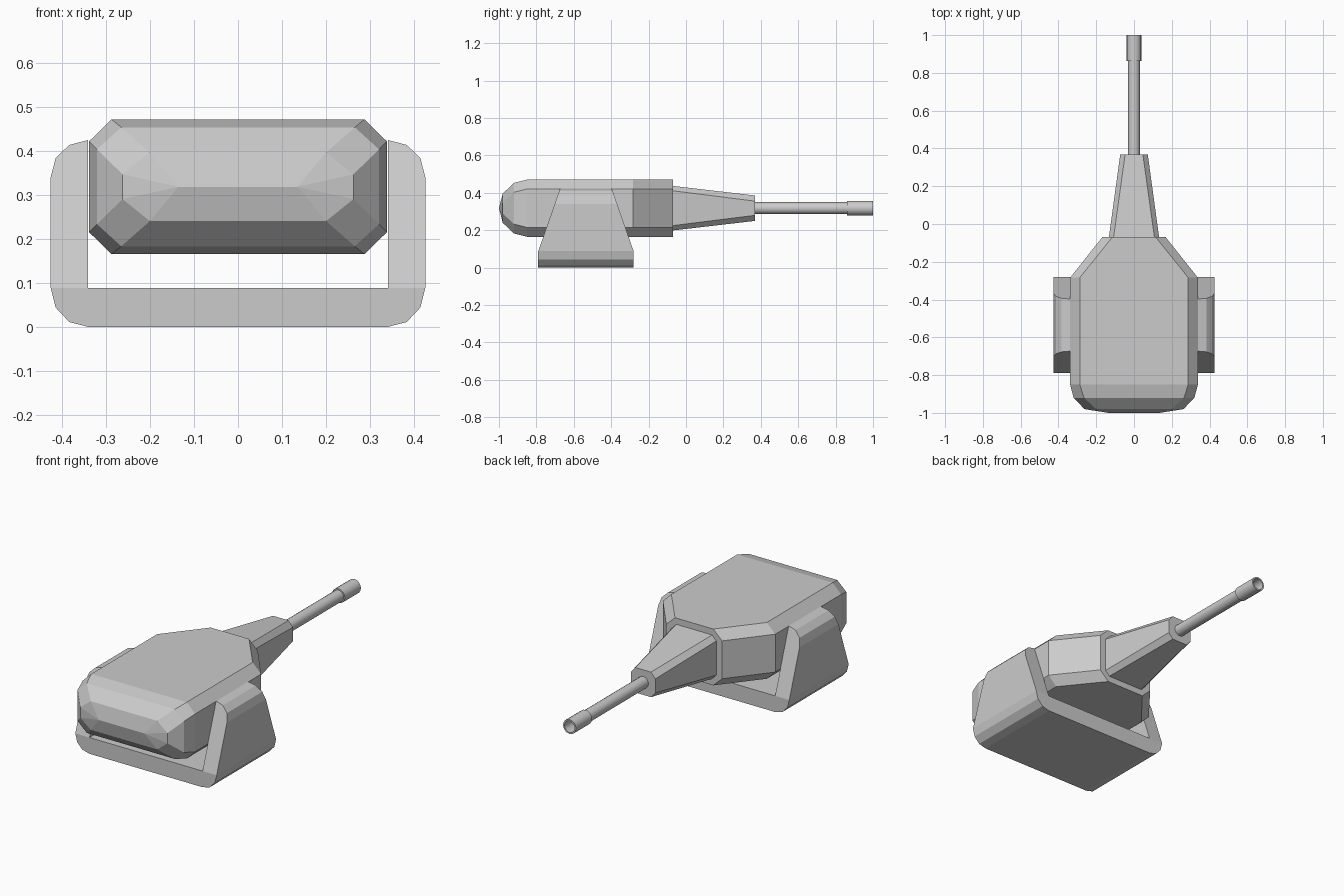
import bpy, bmesh, math

if "Cube" in bpy.data.objects:
    bpy.data.objects.remove(bpy.data.objects["Cube"])

CZ = 0.318  # height of the gun axis


def finish(name, bm):
    bmesh.ops.remove_doubles(bm, verts=bm.verts, dist=1e-5)
    bmesh.ops.recalc_face_normals(bm, faces=bm.faces)
    me = bpy.data.meshes.new(name)
    bm.to_mesh(me)
    bm.free()
    ob = bpy.data.objects.new(name, me)
    bpy.context.collection.objects.link(ob)
    return ob


def loft(name, rings, cap_start=True, cap_end=True):
    bm = bmesh.new()
    rows = [[bm.verts.new(p) for p in ring] for ring in rings]
    n = len(rings[0])
    for a, b in zip(rows, rows[1:]):
        for i in range(n):
            j = (i + 1) % n
            bm.faces.new((a[i], a[j], b[j], b[i]))
    if cap_start:
        bm.faces.new(rows[0])
    if cap_end:
        bm.faces.new(rows[-1])
    return finish(name, bm)


def octagon(y, hx, tx, hz, sz):
    """Chamfered rectangle: half width, flat half width, half height, flat half height."""
    quarter = [(tx, hz), (hx, sz), (hx, -sz), (tx, -hz)]
    pts = quarter + [(-x, z) for x, z in reversed(quarter)]
    return [(x, y, CZ + z) for x, z in pts]


def circle(y, r, n=16):
    return [(r * math.cos(2 * math.pi * i / n), y, CZ + r * math.sin(2 * math.pi * i / n))
            for i in range(n)]


# Turret body: rounded front, straight middle, tapered rear shoulders
loft("turret_body", [
    octagon(-1.0, 0.135, 0.135, 0.0, 0.0),
    octagon(-0.98, 0.262, 0.20, 0.078, 0.028),
    octagon(-0.92, 0.32, 0.265, 0.135, 0.085),
    octagon(-0.85, 0.338, 0.287, 0.153, 0.103),
    octagon(-0.284, 0.338, 0.287, 0.153, 0.103),
    octagon(-0.07, 0.168, 0.115, 0.153, 0.103),
], cap_start=False)

# Tapered neck holding the barrel
loft("barrel_neck", [
    octagon(-0.07, 0.133, 0.108, 0.119, 0.093),
    octagon(0.368, 0.073, 0.047, 0.068, 0.038),
], cap_start=False)

# Barrel with a wider hollow muzzle
barrel = loft("barrel", [circle(y, r) for y, r in [
    (0.36, 0.032), (0.862, 0.032), (0.862, 0.039), (1.0, 0.039),
    (1.0, 0.031), (0.87, 0.031)]])
bpy.context.view_layer.objects.active = barrel
barrel.select_set(True)
bpy.ops.object.shade_smooth_by_angle(angle=math.radians(35))

# U-shaped cradle: base slab with two arms that narrow toward the top
Z0, Z1 = 0.088, 0.424
base_half = [(0.34, 0.0), (0.383, 0.011), (0.414, 0.044), (0.425, Z0), (0.34, Z0)]
arm_half = [(0.34, Z0), (0.425, Z0), (0.425, 0.34), (0.414, 0.383), (0.383, 0.413), (0.34, Z1)]


def y_range(z):
    t = max(0.0, (z - Z0) / (Z1 - Z0))
    return -0.79 + 0.117 * t, -0.28 - 0.117 * t


def prism(bm, pts, skip=None):
    front = [bm.verts.new((x, y_range(z)[0], z)) for x, z in pts]
    back = [bm.verts.new((x, y_range(z)[1], z)) for x, z in pts]
    bm.faces.new(front)
    bm.faces.new(back)
    for i in range(len(pts)):
        j = (i + 1) % len(pts)
        # leave the joint between base and arm open
        if not (pts[i][1] == Z0 and pts[j][1] == Z0 and pts[i][0] * pts[j][0] > 0):
            bm.faces.new((front[i], front[j], back[j], back[i]))


bm = bmesh.new()
prism(bm, base_half + [(-x, z) for x, z in reversed(base_half)])
for s in (1, -1):
    prism(bm, [(s * x, z) for x, z in arm_half])
finish("cradle", bm)
